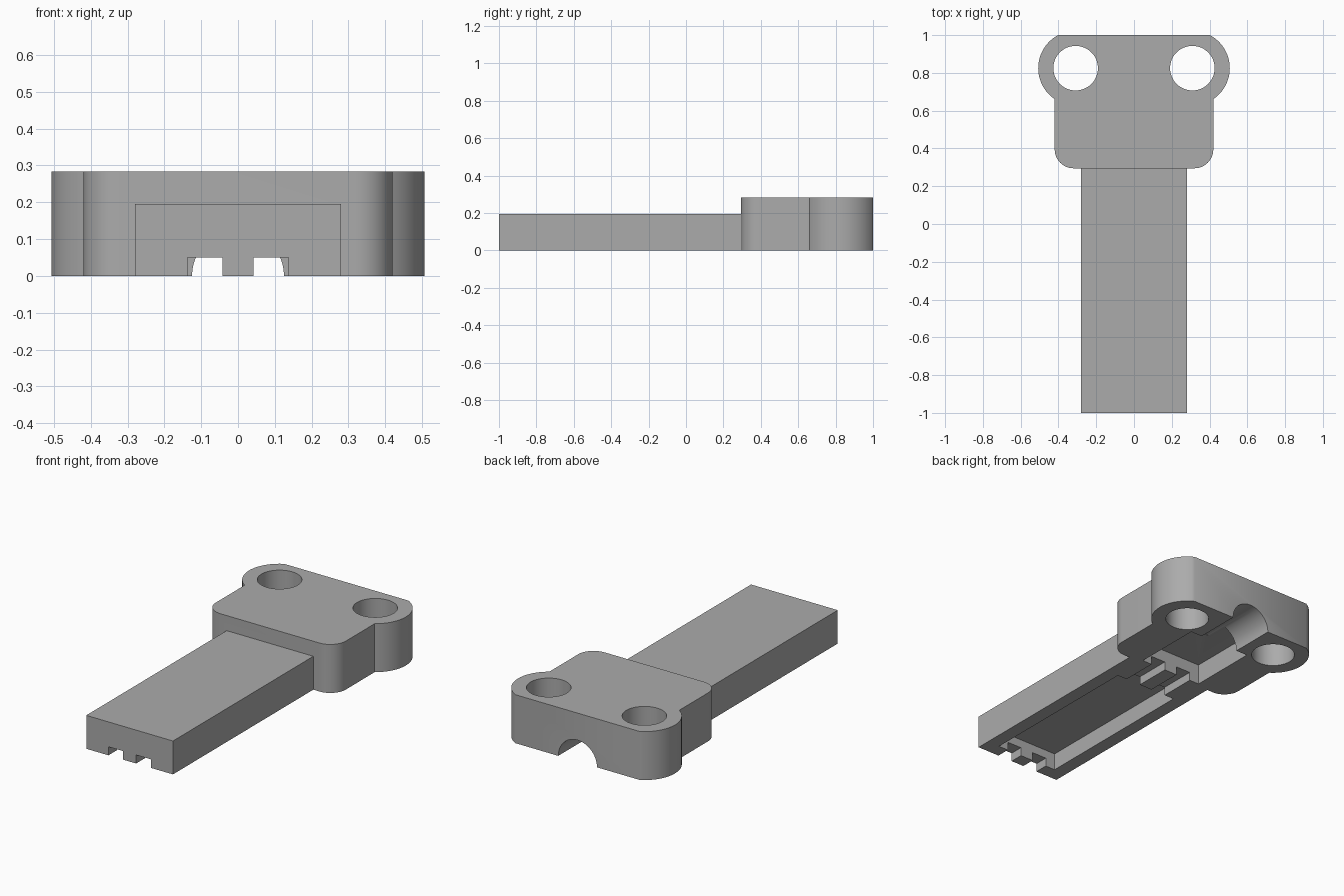
import bpy, bmesh
from math import radians, cos, sin, sqrt, atan2, pi

if "Cube" in bpy.data.objects:
    bpy.data.objects.remove(bpy.data.objects["Cube"], do_unlink=True)

BACK = 1.0                      # rear face of the head
HEAD_FRONT, HEAD_H = 0.295, 0.283
EAR_X, EAR_Y, EAR_R, HOLE_R = 0.309, 0.825, 0.198, 0.118
SIDE_X, CORNER_R = 0.42, 0.1
POCKET_X, BELOW = 0.2, -0.1

grey = bpy.data.materials.new("plain_grey")
grey.use_nodes = True
colour = (0.41, 0.41, 0.41, 1)
grey.diffuse_color = colour
grey.node_tree.nodes["Principled BSDF"].inputs["Base Color"].default_value = colour


def arc(cx, cy, r, start, end, n):
    return [(cx + r * cos(start + (end - start) * i / n),
             cy + r * sin(start + (end - start) * i / n)) for i in range(n + 1)]


def prism(name, outline, low, high, along_y=False):
    """Extrude a counter-clockwise outline along z, or along y."""
    bm = bmesh.new()
    place = (lambda u, v, w: (u, w, v)) if along_y else (lambda u, v, w: (u, v, w))
    face = bm.faces.new([bm.verts.new(place(u, v, low)) for u, v in outline])
    top = bmesh.ops.extrude_face_region(bm, geom=[face])["geom"]
    for v in (g for g in top if isinstance(g, bmesh.types.BMVert)):
        v.co[1 if along_y else 2] = high
    bmesh.ops.recalc_face_normals(bm, faces=bm.faces)
    mesh = bpy.data.meshes.new(name)
    bm.to_mesh(mesh)
    bm.free()
    mesh.materials.append(grey)
    obj = bpy.data.objects.new(name, mesh)
    bpy.context.collection.objects.link(obj)
    return obj


def box(name, x0, x1, y0, y1, z0, z1):
    return prism(name, [(x0, y0), (x1, y0), (x1, y1), (x0, y1)], z0, z1)


# Head outline: rounded front corner, then the ear arc clipped by the rear face
ear_start = atan2(-sqrt(EAR_R ** 2 - (SIDE_X - EAR_X) ** 2), SIDE_X - EAR_X)
ear_end = atan2(BACK - EAR_Y, sqrt(EAR_R ** 2 - (BACK - EAR_Y) ** 2))
half = arc(SIDE_X - CORNER_R, HEAD_FRONT + CORNER_R, CORNER_R, -pi / 2, 0, 12)
half += arc(EAR_X, EAR_Y, EAR_R, ear_start, ear_end, 28)
outline = half + [(-x, y) for x, y in reversed(half)]
body = prism("connector_cover", outline, 0, HEAD_H)

# Flat bar in front of the head
bar = box("bar", -0.28, 0.28, -1, HEAD_FRONT + 0.2, 0, 0.195)

# Underside pockets in the bar and the head
cutters = [
    box("bar_pocket", -POCKET_X, POCKET_X, -0.92, 0.1, BELOW, 0.1),
    box("head_pocket", -POCKET_X, POCKET_X, 0.315, 0.73, BELOW, 0.12),
    prism("cable_channel", arc(0, 0, 0.125, 0, 2 * pi, 48)[:-1], 0.6, 1.1, True),
]
# Paired screw holes and pin slots
for side in (-1, 1):
    hole = arc(side * EAR_X, EAR_Y, HOLE_R, 0, 2 * pi, 48)[:-1]
    cutters.append(prism("screw_hole", hole, BELOW, HEAD_H + 0.1))
    x0, x1 = sorted((side * 0.042, side * 0.137))
    cutters.append(box("front_slot", x0, x1, -1.1, -0.8, BELOW, 0.05))
    cutters.append(box("inner_slot", x0, x1, 0.0, 0.4, BELOW, 0.05))

# Join the bar, cut the hollows and bake the result
for tool in [bar] + cutters:
    mod = body.modifiers.new(tool.name, "BOOLEAN")
    mod.operation = "UNION" if tool == bar else "DIFFERENCE"
    mod.solver = "EXACT"
    mod.object = tool
    tool.hide_render = True
graph = bpy.context.evaluated_depsgraph_get()
graph.update()
solid = bpy.data.meshes.new_from_object(body.evaluated_get(graph))
body.modifiers.clear()
body.data = solid
for tool in [bar] + cutters:
    bpy.data.objects.remove(tool, do_unlink=True)

# Smooth the curved walls, keep the edges crisp
bpy.ops.object.select_all(action="DESELECT")
body.select_set(True)
bpy.context.view_layer.objects.active = body
bpy.ops.object.shade_smooth_by_angle(angle=radians(30))
